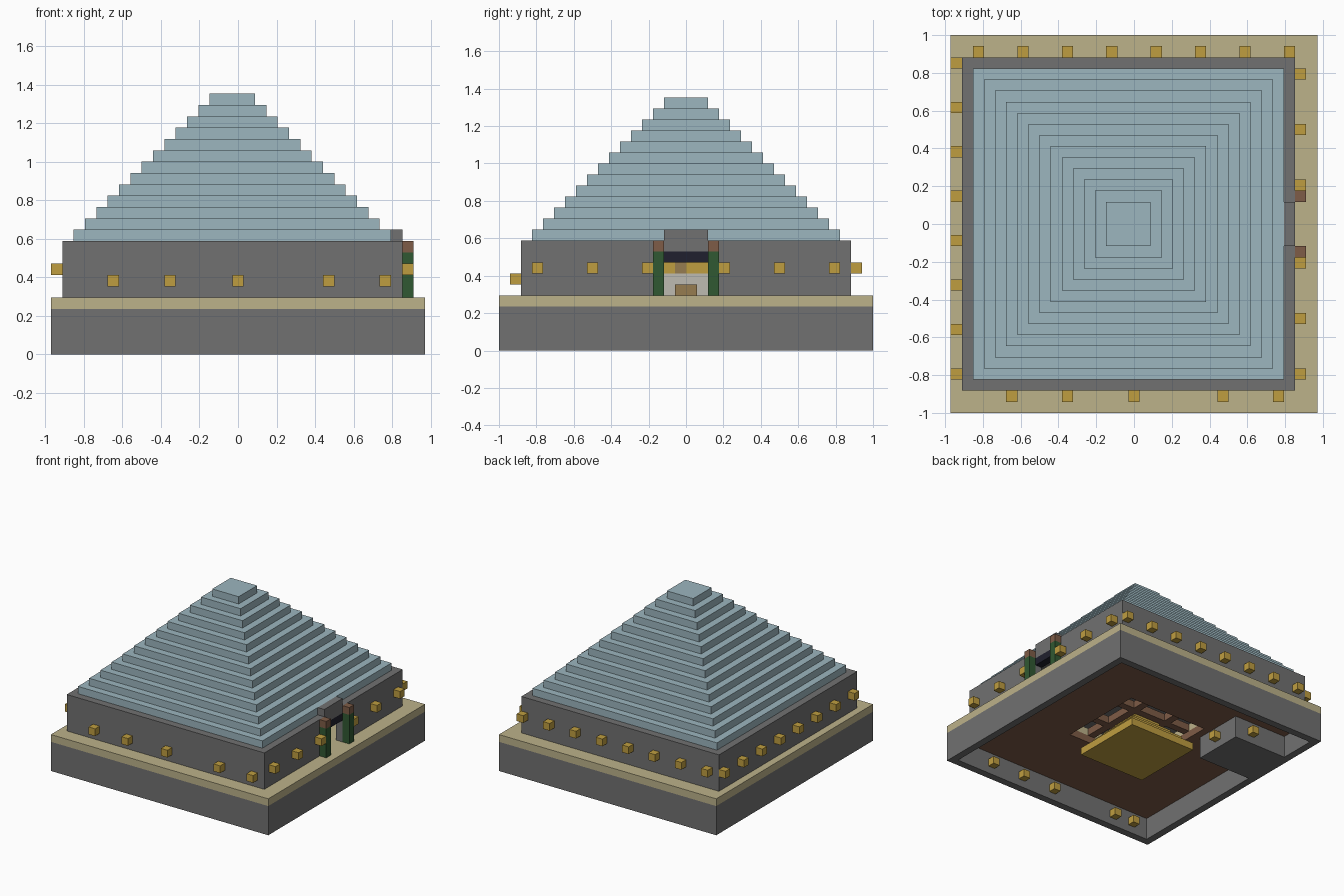
import bpy
import bmesh
from mathutils import Matrix, Vector

cube = bpy.data.objects.get("Cube")
if cube:
    bpy.data.objects.remove(cube, do_unlink=True)

U = 2 / 34                  # one building block
ORIGIN = Vector((16.5, 17, 0))


def linear(c):
    c /= 255
    return c / 12.92 if c <= 0.04045 else ((c + 0.055) / 1.055) ** 2.4


def material(name, r, g, b):
    mat = bpy.data.materials.new(name)
    mat.use_nodes = True
    color = (linear(r), linear(g), linear(b), 1)
    mat.diffuse_color = color
    mat.node_tree.nodes["Principled BSDF"].inputs["Base Color"].default_value = color
    return mat


BLUE = material("pale_blue", 156, 182, 191)
GREY = material("stone_grey", 113, 113, 113)
SAND = material("sand", 188, 178, 138)
GOLD = material("gold", 191, 158, 64)
GREEN = material("cactus_green", 48, 88, 50)
BROWN = material("earth_brown", 126, 92, 71)
NAVY = material("dark_navy", 32, 32, 46)
PALE = material("pale_stone", 190, 187, 177)
WOOD = material("wood_tan", 150, 124, 80)


def blocks(name, mat, boxes):
    """One object made of boxes, each (x0, x1, y0, y1, z0, z1) in blocks."""
    bm = bmesh.new()
    for x0, x1, y0, y1, z0, z1 in boxes:
        center = (Vector((x0 + x1, y0 + y1, z0 + z1)) / 2 - ORIGIN) * U
        size = Vector((x1 - x0, y1 - y0, z1 - z0)) * U
        bmesh.ops.create_cube(bm, size=1, matrix=Matrix.Translation(center) @ Matrix.Diagonal(size).to_4x4())
    mesh = bpy.data.meshes.new(name)
    bm.to_mesh(mesh)
    bm.free()
    mesh.materials.append(mat)
    obj = bpy.data.objects.new(name, mesh)
    bpy.context.collection.objects.link(obj)


def frame(outer, inner, z0, z1):
    """Four boxes around a rectangular opening."""
    a, b, c, d = outer
    e, f, g, h = inner
    return [(a, e, c, d, z0, z1), (f, b, c, d, z0, z1),
            (e, f, c, g, z0, z1), (e, f, h, d, z0, z1)]


def lamp(x, y, z):
    return (x, x + 1, y, y + 1, z, z + 1)


# Hollow foundation with a solid corner room below ground
SITE = (0, 33, 0, 34)
CELLAR = (1, 32, 1, 33)
PIT = (10, 22, 11, 23)
blocks("foundation_walls", GREY, frame(SITE, CELLAR, 0, 4))
blocks("cellar_block", GREY, [(1, 9, 21, 28, 0, 3)])
blocks("earth_layer", BROWN, frame(CELLAR, PIT, 3, 4))
blocks("sand_terrace", SAND, frame(SITE, PIT, 4, 5))

# Stepped gold hoard in the central pit
blocks("gold_hoard", GOLD, [(11 + i, 21 - i, 12 + i, 22 - i, i, i + 1) for i in range(5)])
blocks("pit_beams", BROWN, [(10, 22, y, y + 1, 4, 5) for y in (14, 19)]
       + [(x, x + 1, 11, 23, 4, 5) for x in (13, 18)])

# Building walls with the doorway on one side
blocks("building_walls", GREY, [
    (1, 2, 2, 32, 5, 10), (2, 30, 2, 3, 5, 10), (2, 30, 31, 32, 5, 10),
    (30, 31, 2, 15, 5, 10), (30, 31, 19, 32, 5, 10), (2, 30, 3, 31, 9, 10)])
blocks("door_lintel", GREY, [(30, 31, 15, 19, 9, 11)])
blocks("door_header", NAVY, [(30, 31, 15, 19, 8, 9)])
blocks("door_posts", GREEN, [(31, 32, y, y + 1, 5, 9) for y in (14, 19)])
blocks("post_caps", BROWN, [(31, 32, y, y + 1, 9, 10) for y in (14, 19)])

# Furnishings seen through the doorway
blocks("inner_altar", PALE, [(25, 26, 14, 20, 5, 7)])
blocks("altar_shelf", WOOD, [(25, 26, 16, 17, 7, 8)])
blocks("altar_lamps", GOLD, [lamp(25, y, 7) for y in (14, 15, 17, 18, 19)])
blocks("chest", WOOD, [(26, 27, 16, 18, 5, 6)])

# Stepped pyramid roof
blocks("pyramid_roof", BLUE, [(2 + i, 30 - i, 3 + i, 31 - i, 10 + i, 11 + i) for i in range(13)])

# Wall lamps outside
blocks("front_lamps", GOLD, [lamp(x, 1, 6) for x in (5, 10, 16, 24, 29)])
blocks("back_lamps", GOLD, [lamp(x, 32, 7) for x in range(2, 31, 4)])
blocks("right_side_lamps", GOLD, [lamp(0, y, 7) for y in range(3, 32, 4)])
blocks("left_side_lamps", GOLD, [lamp(31, y, 7) for y in (3, 8, 13, 20, 25, 30)])

# Lamps in the cellar
blocks("cellar_lamps", GOLD, [lamp(x, 1, 1) for x in (3, 6, 16, 21, 26)]
       + [lamp(9, 24, 1), lamp(6, 28, 1)])
